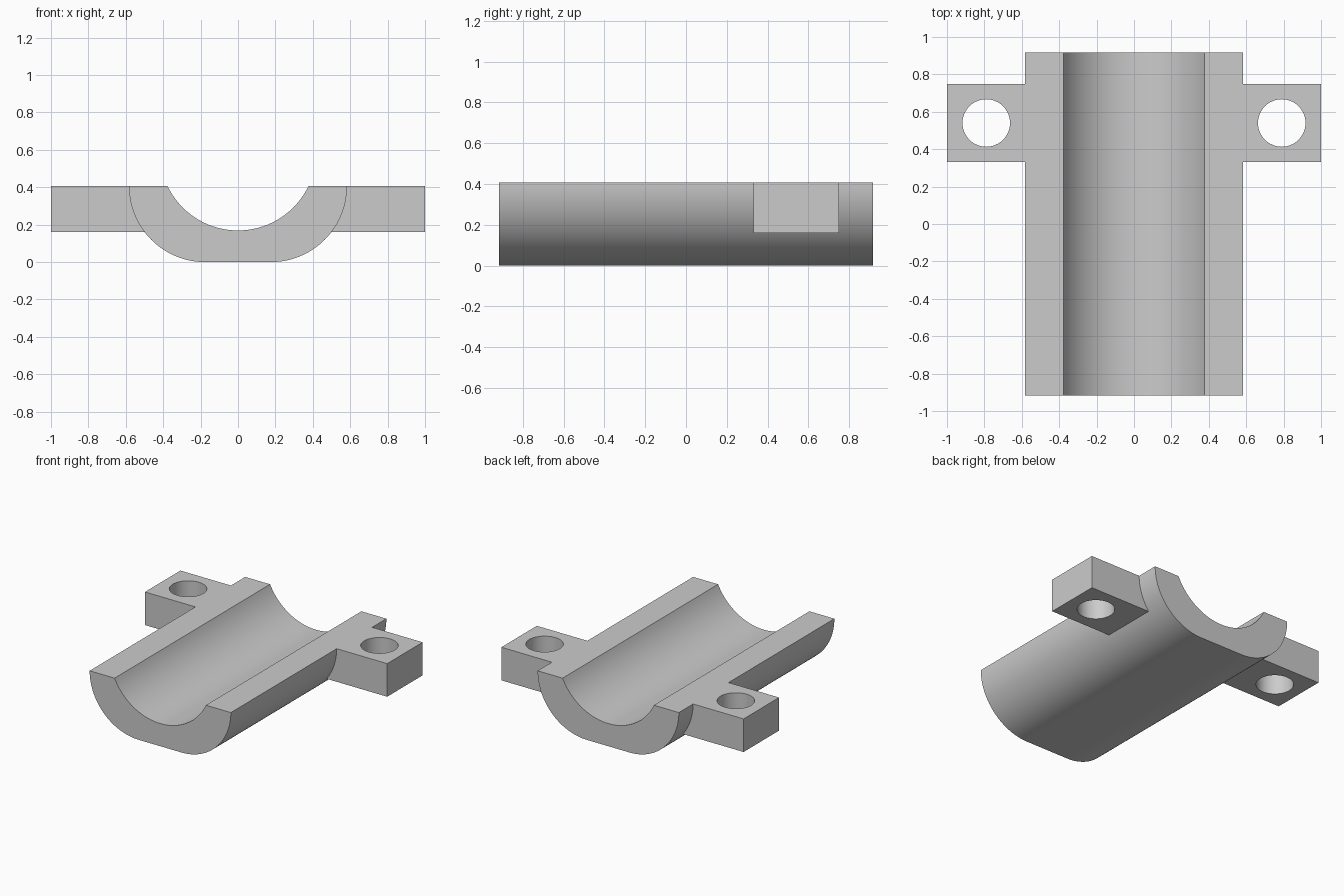
import bpy
import bmesh
from math import radians, sin, cos, asin, pi

cube = bpy.data.objects.get("Cube")
if cube:
    bpy.data.objects.remove(cube, do_unlink=True)

TOP = 0.407          # height of the split face
HALF_LENGTH = 0.917
OUTER_X = 0.583      # half width of the shell
BORE_X = 0.377       # half width of the channel opening
BORE_Z = 0.169       # lowest point of the channel

grey = bpy.data.materials.new("plain grey")
grey.use_nodes = True
colour = (0.6, 0.6, 0.6, 1)
grey.diffuse_color = colour
grey.node_tree.nodes["Principled BSDF"].inputs["Base Color"].default_value = colour


def arc(cx, cz, r, start, end, steps):
    return [(cx + r * cos(start + (end - start) * i / steps),
             cz + r * sin(start + (end - start) * i / steps))
            for i in range(steps + 1)]


def make_object(name, bm):
    bmesh.ops.recalc_face_normals(bm, faces=bm.faces)
    mesh = bpy.data.meshes.new(name)
    bm.to_mesh(mesh)
    bm.free()
    mesh.materials.append(grey)
    obj = bpy.data.objects.new(name, mesh)
    bpy.context.collection.objects.link(obj)
    return obj


def combine(target, tool, operation):
    """Apply a boolean and discard the tool."""
    mod = target.modifiers.new(operation.lower(), 'BOOLEAN')
    mod.operation, mod.object, mod.solver = operation, tool, 'EXACT'
    bpy.context.view_layer.objects.active = target
    bpy.ops.object.modifier_apply(modifier=mod.name)
    bpy.data.objects.remove(tool, do_unlink=True)


# Half shell: rounded outside with a flat base, circular channel inside
base_x = OUTER_X - TOP
sag = TOP - BORE_Z
bore_r = (BORE_X ** 2 + sag ** 2) / (2 * sag)
half = asin(BORE_X / bore_r)
profile = arc(-base_x, TOP, TOP, pi, 1.5 * pi, 28)
profile += arc(base_x, TOP, TOP, 1.5 * pi, 2 * pi, 28)
profile += arc(0, BORE_Z + bore_r, bore_r, -pi / 2 + half, -pi / 2 - half, 48)

bm = bmesh.new()
face = bm.faces.new([bm.verts.new((x, -HALF_LENGTH, z)) for x, z in profile])
swept = bmesh.ops.extrude_face_region(bm, geom=[face])["geom"]
bmesh.ops.translate(bm, vec=(0, 2 * HALF_LENGTH, 0),
                    verts=[v for v in swept if isinstance(v, bmesh.types.BMVert)])
clamp = make_object("bearing_half_shell", bm)

# Mounting lugs, each with a vertical bolt hole
LUG_Y, LUG_BOTTOM, LUG_INNER = 0.54, 0.16, 0.44
for side, label in ((1, "left"), (-1, "right")):
    bm = bmesh.new()
    bmesh.ops.create_cube(bm, size=1)
    bmesh.ops.scale(bm, vec=(1 - LUG_INNER, 0.418, TOP - LUG_BOTTOM), verts=bm.verts)
    bmesh.ops.translate(bm, vec=(side * (1 + LUG_INNER) / 2, LUG_Y, (TOP + LUG_BOTTOM) / 2),
                        verts=bm.verts)
    combine(clamp, make_object(label + "_lug", bm), 'UNION')

    bm = bmesh.new()
    bmesh.ops.create_cone(bm, cap_ends=True, segments=48, radius1=0.127,
                          radius2=0.127, depth=1)
    bmesh.ops.translate(bm, vec=(side * 0.79, LUG_Y, 0.3), verts=bm.verts)
    combine(clamp, make_object(label + "_bolt_hole", bm), 'DIFFERENCE')

# Smooth curves, crisp edges
bpy.ops.object.select_all(action='DESELECT')
clamp.select_set(True)
bpy.context.view_layer.objects.active = clamp
bpy.ops.object.shade_smooth_by_angle(angle=radians(30))
